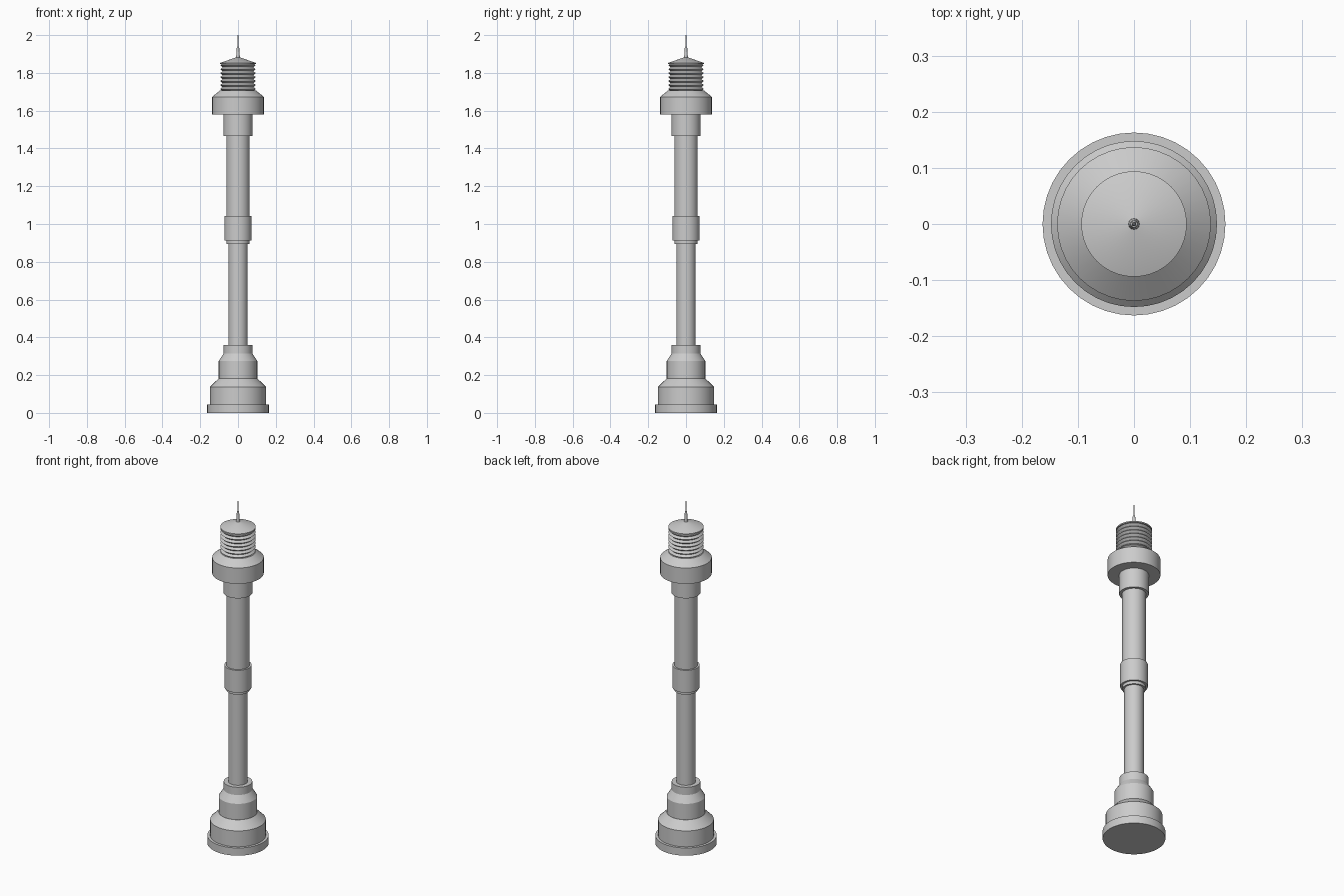
import bpy, bmesh, math

cube = bpy.data.objects.get("Cube")
if cube:
    bpy.data.objects.remove(cube, do_unlink=True)

grey = bpy.data.materials.new("light grey")
grey.use_nodes = True
grey.diffuse_color = (0.6, 0.6, 0.6, 1)
grey.node_tree.nodes["Principled BSDF"].inputs["Base Color"].default_value = grey.diffuse_color


def lathe(name, profile, sides=40):
    """Closed solid of revolution from (radius, height) pairs, bottom to top."""
    bm = bmesh.new()
    rings = []
    for r, z in profile:
        rings.append([bm.verts.new((r * math.cos(math.tau * i / sides),
                                    r * math.sin(math.tau * i / sides), z))
                      for i in range(sides)])
    for low, high in zip(rings, rings[1:]):
        for i in range(sides):
            j = (i + 1) % sides
            bm.faces.new((low[i], low[j], high[j], high[i]))
    bm.faces.new(rings[0][::-1])
    bm.faces.new(rings[-1])
    mesh = bpy.data.meshes.new(name)
    bm.to_mesh(mesh)
    bm.free()
    mesh.materials.append(grey)
    obj = bpy.data.objects.new(name, mesh)
    bpy.context.collection.objects.link(obj)
    bpy.ops.object.select_all(action='DESELECT')
    obj.select_set(True)
    bpy.context.view_layer.objects.active = obj
    bpy.ops.object.shade_smooth_by_angle(angle=math.radians(25))
    return obj


# Stepped foot
lathe("base_plate", [(0.163, 0), (0.163, 0.045)])
lathe("lower_base", [(0.148, 0.045), (0.148, 0.138), (0.103, 0.182)])
lathe("upper_base", [(0.102, 0.182), (0.102, 0.275), (0.076, 0.315), (0.076, 0.36)])

# Shaft and its collars
lathe("lower_shaft", [(0.051, 0.36), (0.051, 0.895)])
lathe("collar_lip", [(0.061, 0.895), (0.061, 0.912)])
lathe("middle_collar", [(0.072, 0.912), (0.072, 1.043)])
lathe("upper_shaft", [(0.062, 1.043), (0.062, 1.467)])
lathe("neck", [(0.077, 1.467), (0.077, 1.58)])

# Wide head with sloped shoulder
lathe("head", [(0.137, 1.58), (0.137, 1.673), (0.094, 1.708)])

# Ribbed crown: sharp fins stacked at an even pitch
fins, bottom, pitch = 7, 1.704, 0.021
ribs = []
for k in range(fins):
    z = bottom + k * pitch
    ribs += [(0.082, z), (0.094, z + pitch / 2)]
ribs.append((0.082, bottom + fins * pitch))
lathe("ribbed_crown", ribs)
lathe("cap", [(0.094, 1.846), (0.094, 1.853), (0.011, 1.882)])

# Spire
lathe("spire_base", [(0.010, 1.88), (0.006, 1.94)], 12)
lathe("spire_tip", [(0.004, 1.94), (0.002, 2.0)], 12)
